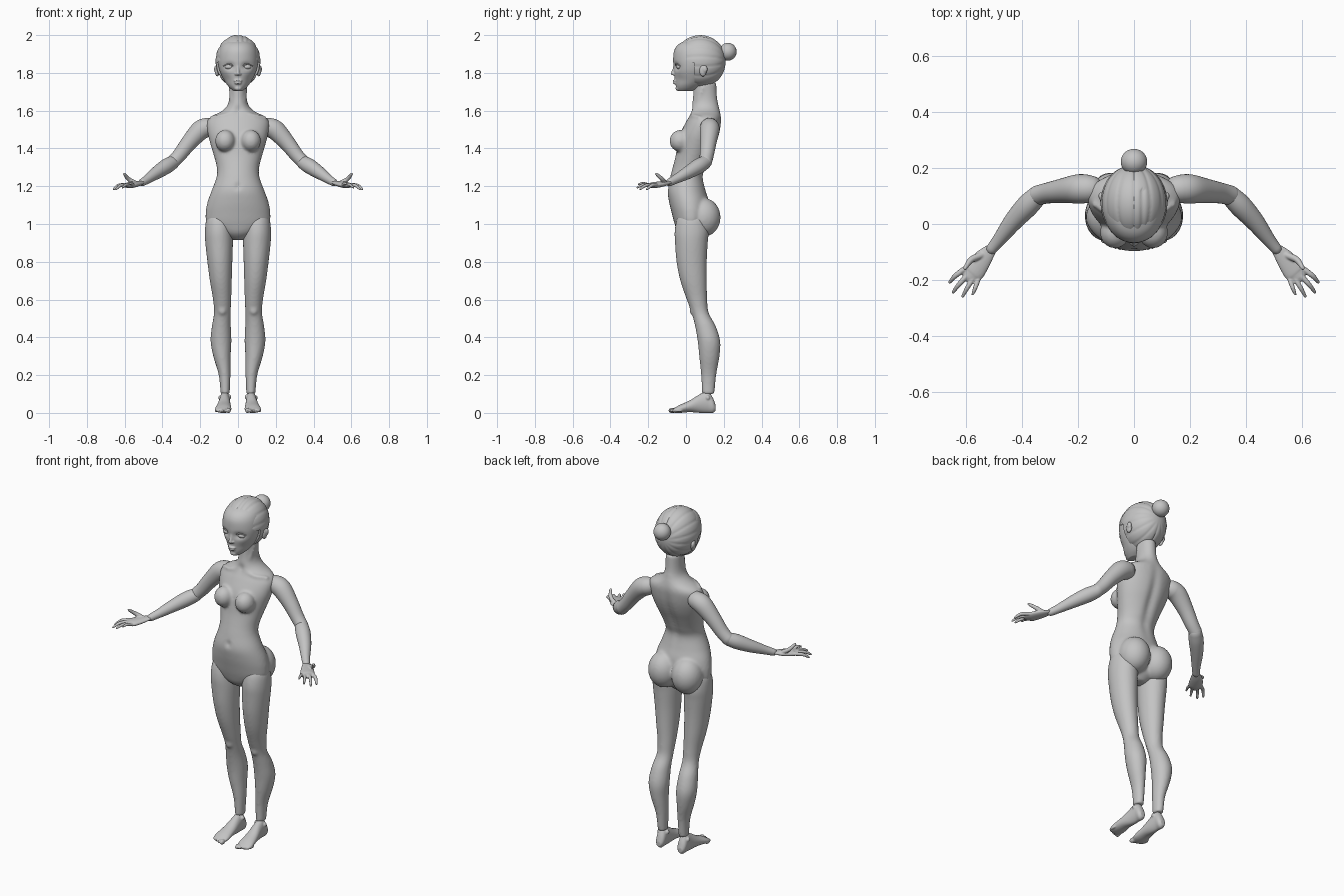
import bpy, bmesh, math
from math import cos, sin, pi, exp
from mathutils import Vector, Matrix

cube = bpy.data.objects.get("Cube")
if cube:
    bpy.data.objects.remove(cube)

GREY = (0.55, 0.55, 0.55, 1)
mat = bpy.data.materials.new("matte grey")
mat.use_nodes = True
mat.diffuse_color = GREY
mat.node_tree.nodes["Principled BSDF"].inputs["Base Color"].default_value = GREY


def spline(rows, steps):
    """Catmull-Rom through rows of numbers."""
    out = []
    last = len(rows) - 1
    for i in range(last):
        a, b, c, d = (rows[max(0, min(last, k))] for k in (i - 1, i, i + 1, i + 2))
        for j in range(steps):
            t = j / steps
            out.append([q + t / 2 * (r - p + t * (2*p - 5*q + 4*r - s + t * (3*q - p - 3*r + s)))
                        for p, q, r, s in zip(a, b, c, d)])
    return out + [list(rows[-1])]


def skin(bm, rings):
    """Join rings of points into a closed surface."""
    loops = [[bm.verts.new(p) for p in ring] for ring in rings]
    n = len(loops[0])
    for a, b in zip(loops, loops[1:]):
        for i in range(n):
            bm.faces.new((a[i], a[(i + 1) % n], b[(i + 1) % n], b[i]))
    bm.faces.new(loops[0][::-1])
    bm.faces.new(loops[-1])


def loft(bm, rows, side=1, along="z", n=48, steps=5, shape=None):
    """Ellipse sections: (level, centre x, half width, low, high)."""
    rings = []
    for lv, cx, hw, lo, hi in spline(rows, steps):
        ring = []
        for i in range(n):
            a = 2 * pi * i / n
            u, v = side * (cx + hw * cos(a)), (lo + hi) / 2 + (hi - lo) / 2 * sin(a)
            p = Vector((u, v, lv) if along == "z" else (u, lv, v))
            ring.append(shape(p) if shape else p)
        rings.append(ring)
    skin(bm, rings)


def tube(bm, pts, side=1, flat=1, n=20, steps=5):
    """Round-ended limb along points (x, y, z, radius)."""
    path = spline(pts, steps)
    pos = [Vector((side * p[0], p[1], p[2])) for p in path]
    rad = [p[3] for p in path]
    tan = [(pos[min(i + 1, len(pos) - 1)] - pos[max(i - 1, 0)]).normalized()
           for i in range(len(pos))]
    caps = (0.95, 0.8, 0.5)
    stations = [(pos[0] - tan[0] * rad[0] * k, tan[0], rad[0] * (1 - k * k) ** 0.5) for k in caps]
    stations += list(zip(pos, tan, rad))
    stations += [(pos[-1] + tan[-1] * rad[-1] * k, tan[-1], rad[-1] * (1 - k * k) ** 0.5)
                 for k in reversed(caps)]
    rings = []
    for p, t, r in stations:
        u = t.cross(Vector((0, 0, 1))).normalized()
        w = u.cross(t)
        rings.append([p + u * r * cos(2*pi*i/n) + w * r * flat * sin(2*pi*i/n) for i in range(n)])
    skin(bm, rings)


def ball(bm, centre, size, seg=32, shape=None):
    m = Matrix.Translation(centre) @ Matrix.Diagonal((*size, 1))
    vs = bmesh.ops.create_uvsphere(bm, u_segments=seg, v_segments=seg // 2, radius=1, matrix=m)
    if shape:
        for v in vs["verts"]:
            v.co = shape(v.co)


def finish(name, bm, voxel=0, smooth=4):
    """Make the object; a voxel size fuses its pieces into one skin."""
    bmesh.ops.recalc_face_normals(bm, faces=bm.faces)
    me = bpy.data.meshes.new(name)
    bm.to_mesh(me)
    bm.free()
    me.materials.append(mat)
    for f in me.polygons:
        f.use_smooth = True
    ob = bpy.data.objects.new(name, me)
    bpy.context.collection.objects.link(ob)
    if voxel:
        r = ob.modifiers.new("fuse", "REMESH")
        r.mode, r.voxel_size, r.use_smooth_shade = "VOXEL", voxel, True
        s = ob.modifiers.new("soften", "SMOOTH")
        s.factor, s.iterations = 0.5, smooth
    return ob


def bump(x, z, cx, cz, wx, wz):
    return exp(-((x - cx) / wx) ** 2 - ((z - cz) / wz) ** 2)


# Torso with neck, bust and seat
def torso_shape(p):
    if p.y > 0.08:
        p.y -= 0.014 * bump(p.x, p.z, 0, 1.38, 0.025, 0.16)
    else:
        p.y += 0.012 * bump(p.x, p.z, 0, 1.2, 0.012, 0.015)
        p.y += 0.012 * bump(p.x, p.z, 0, 1.6, 0.015, 0.02)
    return p


torso_rows = [(0.915, .03, .0, .07), (.95, .1, -.04, .1), (1, .163, -.06, .115),
              (1.06, .171, -.076, .125), (1.12, .16, -.09, .122), (1.18, .138, -.097, .105),
              (1.25, .113, -.083, .093), (1.3, .112, -.07, .11), (1.36, .127, -.055, .135),
              (1.42, .145, -.045, .162), (1.48, .16, -.03, .18), (1.54, .164, 0, .188),
              (1.57, .14, .017, .187), (1.595, .09, .025, .182), (1.625, .058, .03, .174),
              (1.67, .046, .037, .165), (1.75, .046, .04, .16)]
bm = bmesh.new()
loft(bm, [(z, 0, w, a, b) for z, w, a, b in torso_rows], n=96, steps=6, shape=torso_shape)
for s in (1, -1):
    ball(bm, (s * .068, -.03, 1.44), (.053, .057, .058))
    ball(bm, (s * .076, .092, 1.035), (.086, .091, .103))
    tube(bm, [(.01, .035, 1.59, .008), (.08, .035, 1.575, .009), (.14, .07, 1.565, .01)], s)
    tube(bm, [(.012, .04, 1.6, .008), (.035, .065, 1.66, .008), (.042, .09, 1.72, .008)], s)
finish("torso", bm, 0.008, 6)

# Legs, feet, arms and hands on both sides
leg_rows = [(.1, .068, .024, .085, .15), (.2, .071, .031, .08, .16), (.3, .085, .046, .07, .177),
            (.38, .09, .055, .062, .181), (.46, .088, .05, .048, .157), (.53, .083, .044, .03, .12),
            (.6, .084, .048, .004, .112), (.7, .091, .058, -.03, .11), (.8, .096, .066, -.05, .11),
            (.9, .1, .073, -.058, .115), (.96, .102, .073, -.06, .12), (1.02, .1, .069, -.05, .11),
            (1.06, .1, .05, -.03, .09)]
foot_rows = [(.157, .07, .014, .012, .04), (.142, .07, .025, 0, .08), (.115, .07, .027, 0, .115),
             (.075, .071, .03, 0, .1), (.02, .075, .037, .004, .066), (-.03, .078, .043, 0, .044),
             (-.055, .079, .041, 0, .03), (-.068, .079, .035, .002, .022)]
upper_arm = [(.16, .125, 1.513, .05), (.2, .125, 1.495, .052), (.26, .118, 1.43, .043),
             (.31, .11, 1.365, .037), (.345, .102, 1.328, .035)]
forearm = [(.345, .1, 1.326, .036), (.38, .065, 1.305, .04), (.43, .01, 1.272, .034),
           (.48, -.055, 1.237, .024), (.507, -.088, 1.22, .02)]
palm = [(.507, -.088, 1.22, .02), (.54, -.125, 1.212, .034), (.57, -.168, 1.206, .039),
        (.578, -.178, 1.205, .034)]
fingers = [((.6, -.158, 1.207), (.635, -.183, 1.203), (.657, -.207, 1.184)),
           ((.588, -.177, 1.207), (.622, -.213, 1.204), (.645, -.243, 1.184)),
           ((.571, -.19, 1.207), (.594, -.227, 1.207), (.611, -.258, 1.193)),
           ((.555, -.197, 1.207), (.566, -.227, 1.215), (.575, -.25, 1.21)),
           ((.54, -.11, 1.216), (.58, -.127, 1.238), (.602, -.157, 1.265))]
for s, label in ((1, "left"), (-1, "right")):
    bm = bmesh.new()
    loft(bm, leg_rows, s)
    ball(bm, (s * .083, .045, .545), (.026, .026, .034))
    finish(label + "_leg", bm, 0.008)

    bm = bmesh.new()
    loft(bm, foot_rows, s, "y")
    for i in range(5):
        big = 1.35 if i == 0 else 1 - .06 * i
        ball(bm, (s * (.05 + .0165 * i), -.073 + .0022 * i * i, .0125),
             (.0088 * big, .02, .0105 * big), 16)
    ball(bm, (s * .045, .108, .085), (.01, .012, .013), 16)
    ball(bm, (s * .094, .115, .08), (.01, .012, .013), 16)
    finish(label + "_foot", bm, 0.004, 2)

    for part, pts in (("_upper_arm", upper_arm), ("_forearm", forearm)):
        bm = bmesh.new()
        tube(bm, pts, s, n=32)
        finish(label + part, bm)

    bm = bmesh.new()
    tube(bm, palm, s, 0.42)
    for i, f in enumerate(fingers):
        r = .0115 if i == 4 else .0095 - .0005 * i
        tube(bm, [(*p, r * k) for p, k in zip(f, (1.1, 1, .65))], s, n=12)
    finish(label + "_hand", bm, 0.0032, 3)


# Head: jaw and skull with eye sockets, nose and lips
def face_shape(p):
    if p.y < .03:
        p.y += .014 * bump(abs(p.x), p.z, .045, 1.834, .024, .018)
        p.y += .007 * bump(abs(p.x), p.z, .062, 1.762, .03, .025)
    return p


head_rows = [(1.703, .022, -.04, .03), (1.72, .043, -.051, .07), (1.745, .064, -.056, .1),
             (1.78, .084, -.061, .13), (1.82, .1, -.065, .145), (1.87, .107, -.068, .16),
             (1.92, .1, -.062, .16), (1.955, .08, -.035, .14), (1.98, .04, .02, .11)]
bm = bmesh.new()
loft(bm, [(z, 0, w, a, b) for z, w, a, b in head_rows], n=96, steps=7, shape=face_shape)
tube(bm, [(0, -.056, 1.85, .009), (0, -.063, 1.82, .008), (0, -.072, 1.796, .0095)])
ball(bm, (0, -.058, 1.758), (.023, .0125, .006))
ball(bm, (0, -.057, 1.746), (.019, .0125, .0065))
ball(bm, (0, -.04, 1.718), (.02, .016, .013))
for s in (1, -1):
    ball(bm, (s * .01, -.065, 1.793), (.008, .01, .006), 16)
finish("head", bm, 0.004, 3)

for s, label in ((1, "left"), (-1, "right")):
    bm = bmesh.new()
    ball(bm, (s * .046, -.036, 1.832), (.024, .015, .0135))
    finish(label + "_eye", bm)
    # Lid and brow ridges
    bm = bmesh.new()
    tube(bm, [(.02, -.05, 1.828, .002), (.035, -.055, 1.845, .003),
              (.055, -.047, 1.846, .003), (.078, -.03, 1.836, .002)], s, n=10)
    tube(bm, [(.02, -.062, 1.866, .002), (.048, -.052, 1.876, .003),
              (.08, -.026, 1.868, .002)], s, n=10)
    finish(label + "_eyelid", bm)
    bm = bmesh.new()
    ball(bm, (s * .11, .09, 1.812), (.012, .02, .032))
    ball(bm, (s * .117, .1, 1.82), (.01, .014, .02))
    finish(label + "_ear", bm, 0.004, 3)


# Hair cap with combed grooves and a parting, opened around the face
def hair_shape(p):
    d = p - Vector((0, .075, 1.86))
    strand = abs(sin(7 * math.atan2(d.x, d.z))) * min(1, (d.x ** 2 + d.z ** 2) * 120)
    part = exp(-((p.x - .03) / .008) ** 2) if d.z > 0 and d.y < .05 else 0
    return p - d * (.025 * (1 - strand) ** 2 + .03 * part)


bm = bmesh.new()
ball(bm, (0, .075, 1.862), (.119, .138, .139), 128, hair_shape)
hair = finish("hair", bm)

outline = [(.03, 1.957), (-.05, 1.912), (-.1, 1.86), (-.2, 1.8), (-.2, 1.6),
           (.2, 1.6), (.2, 1.8), (.103, 1.86), (.075, 1.912)]
bm = bmesh.new()
skin(bm, [[(x, y, z) for x, z in outline] for y in (-.3, .045)])
cutter = finish("hair_cutter", bm)
cutter.hide_render = True
cutter.hide_set(True)
cut = hair.modifiers.new("face opening", "BOOLEAN")
cut.operation, cut.solver, cut.object = "DIFFERENCE", "EXACT", cutter
bpy.ops.object.select_all(action="DESELECT")
bpy.context.view_layer.objects.active = hair
hair.select_set(True)
bpy.ops.object.modifier_apply(modifier=cut.name)
bpy.ops.object.shade_smooth_by_angle(angle=math.radians(40))
bpy.data.objects.remove(cutter)

# Bun
bm = bmesh.new()
ball(bm, (0, .222, 1.912), (.047, .046, .047), 40)
finish("hair_bun", bm)
